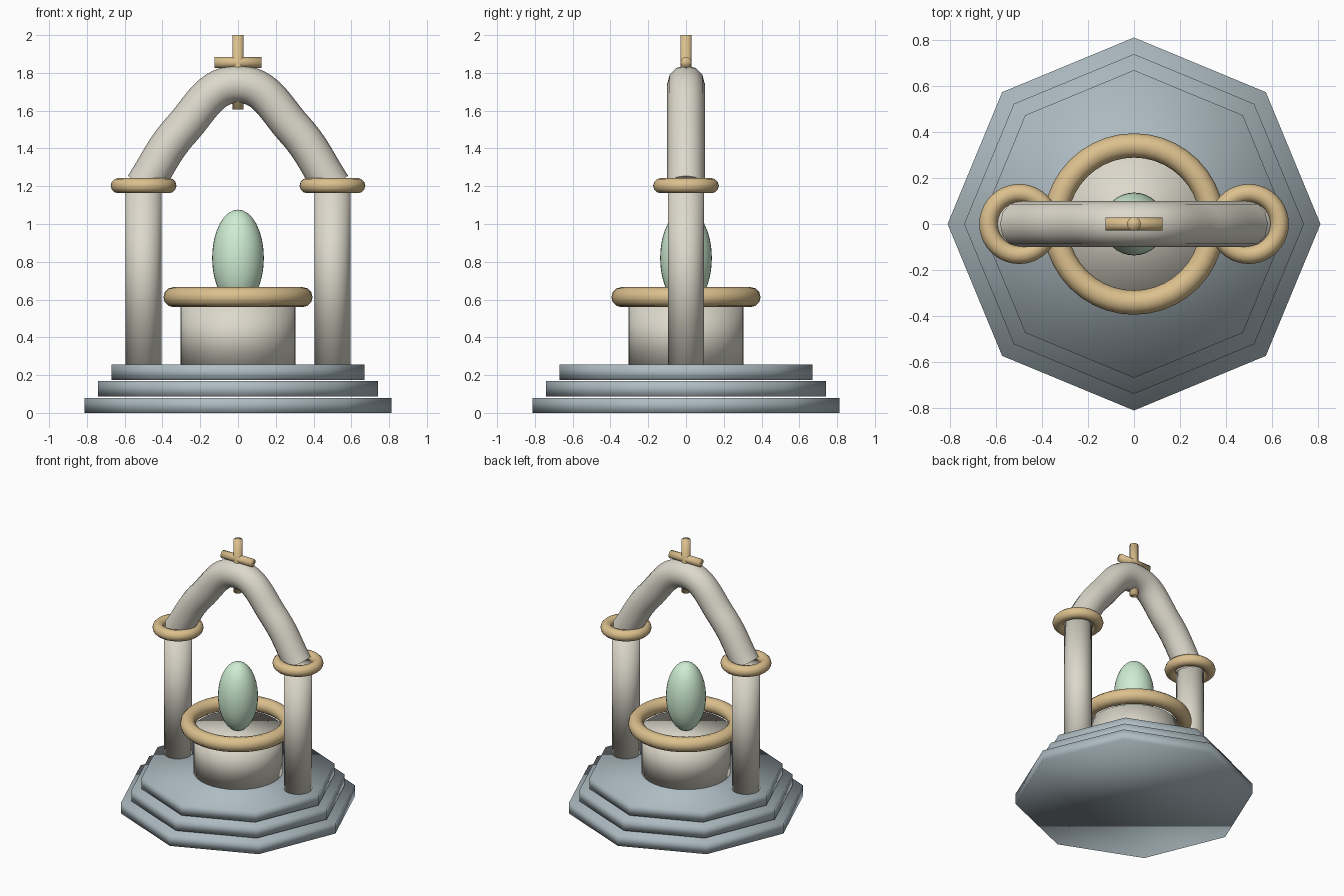
import bpy
from math import pi

if "Cube" in bpy.data.objects:
    bpy.data.objects.remove(bpy.data.objects["Cube"])


def material(name, rgb):
    mat = bpy.data.materials.new(name)
    mat.diffuse_color = (*rgb, 1)
    mat.use_nodes = True
    mat.node_tree.nodes["Principled BSDF"].inputs["Base Color"].default_value = mat.diffuse_color
    return mat


slate = material("slate", (0.42, 0.50, 0.54))
stone = material("stone", (0.72, 0.69, 0.60))
brass = material("brass", (0.72, 0.53, 0.27))
jade = material("jade", (0.62, 0.85, 0.65))


def finish(name, mat):
    obj = bpy.context.object
    obj.name = name
    obj.data.materials.append(mat)
    bpy.ops.object.shade_smooth()
    return obj


def cylinder(name, mat, radius, z0, z1, x=0, sides=32):
    bpy.ops.mesh.primitive_cylinder_add(
        vertices=sides, radius=radius, depth=z1 - z0, location=(x, 0, (z0 + z1) / 2))
    return finish(name, mat)


def ring(name, mat, major, minor, x, z):
    bpy.ops.mesh.primitive_torus_add(
        major_radius=major, minor_radius=minor, major_segments=40,
        minor_segments=12, location=(x, 0, z))
    return finish(name, mat)


# Three octagonal steps with narrow joints between them
for i, radius in enumerate((0.812, 0.74, 0.67)):
    z = i * 0.0875
    cylinder(f"step_{i + 1}", slate, radius, z, z + 0.08, sides=8)

# Basin with its rim
cylinder("basin", stone, 0.305, 0.25, 0.57)
ring("basin_rim", brass, 0.342, 0.053, 0, 0.613)

# Egg standing in the basin
bpy.ops.mesh.primitive_uv_sphere_add(segments=32, ring_count=16, radius=1, location=(0, 0, 0.82))
bpy.context.object.scale = (0.137, 0.137, 0.256)
finish("egg", jade)

# Posts and their collars
for side, x in (("left", -0.5), ("right", 0.5)):
    cylinder(f"{side}_post", stone, 0.095, 0.25, 1.2, x)
    ring(f"{side}_collar", brass, 0.134, 0.04, x, 1.203)

# Arch: a round tube swept along a smooth path
curve = bpy.data.curves.new("arch", "CURVE")
curve.dimensions = "3D"
curve.bevel_depth = 0.1
curve.bevel_resolution = 4
curve.resolution_u = 12
curve.use_fill_caps = True
path = [(-0.5, 1.2), (-0.3, 1.5), (0, 1.74), (0.3, 1.5), (0.5, 1.2)]
spline = curve.splines.new("BEZIER")
spline.bezier_points.add(len(path) - 1)
for point, (x, z) in zip(spline.bezier_points, path):
    point.co = (x, 0, z)
    point.handle_left_type = point.handle_right_type = "AUTO"
arch = bpy.data.objects.new("arch", curve)
bpy.context.collection.objects.link(arch)
bpy.ops.object.select_all(action="DESELECT")
arch.select_set(True)
bpy.context.view_layer.objects.active = arch
bpy.ops.object.convert(target="MESH")
finish("arch", stone)

# Finial: upright rod through the arch with a crossbar
cylinder("finial_rod", brass, 0.03, 1.605, 2.0, sides=16)
crossbar = cylinder("finial_crossbar", brass, 0.029, 1.73, 1.98, sides=16)
crossbar.rotation_euler.y = pi / 2
